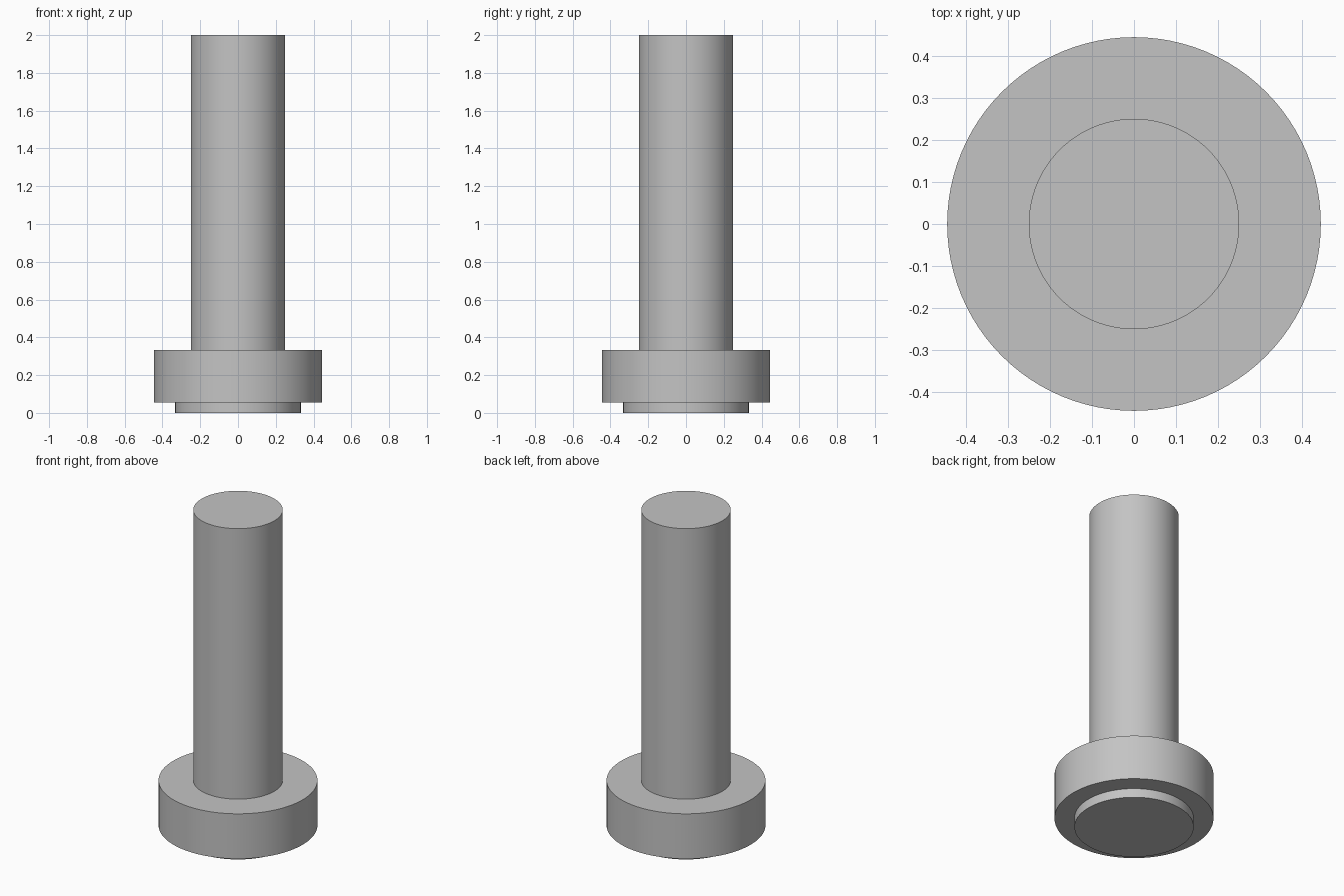
import bpy
import bmesh
import math

cube = bpy.data.objects.get("Cube")
if cube:
    bpy.data.objects.remove(cube, do_unlink=True)

SEGMENTS = 96

# Plain grey finish
grey = bpy.data.materials.new("grey")
grey.use_nodes = True
colour = (0.55, 0.55, 0.55, 1.0)
grey.diffuse_color = colour
grey.node_tree.nodes["Principled BSDF"].inputs["Base Color"].default_value = colour

# Stepped half-profile (radius, height): foot, collar, shaft
steps = [(0.333, 0.0, 0.056), (0.444, 0.056, 0.333), (0.25, 0.333, 2.0)]
profile = [(r, z) for r, low, high in steps for z in (low, high)]

# Turn the profile into rings, bridge them and cap both ends
bm = bmesh.new()
rings = []
for radius, z in profile:
    rings.append([bm.verts.new((radius * math.cos(a), radius * math.sin(a), z))
                  for a in (math.tau * i / SEGMENTS for i in range(SEGMENTS))])
for low, high in zip(rings, rings[1:]):
    for i in range(SEGMENTS):
        j = (i + 1) % SEGMENTS
        bm.faces.new((low[i], low[j], high[j], high[i]))
bm.faces.new(rings[0][::-1])
bm.faces.new(rings[-1])
bmesh.ops.recalc_face_normals(bm, faces=bm.faces)

mesh = bpy.data.meshes.new("flanged_pin")
bm.to_mesh(mesh)
bm.free()
mesh.materials.append(grey)
pin = bpy.data.objects.new("flanged_pin", mesh)
bpy.context.collection.objects.link(pin)

# Smooth round walls, crisp steps
bpy.ops.object.select_all(action="DESELECT")
pin.select_set(True)
bpy.context.view_layer.objects.active = pin
bpy.ops.object.shade_smooth_by_angle(angle=math.radians(30))
